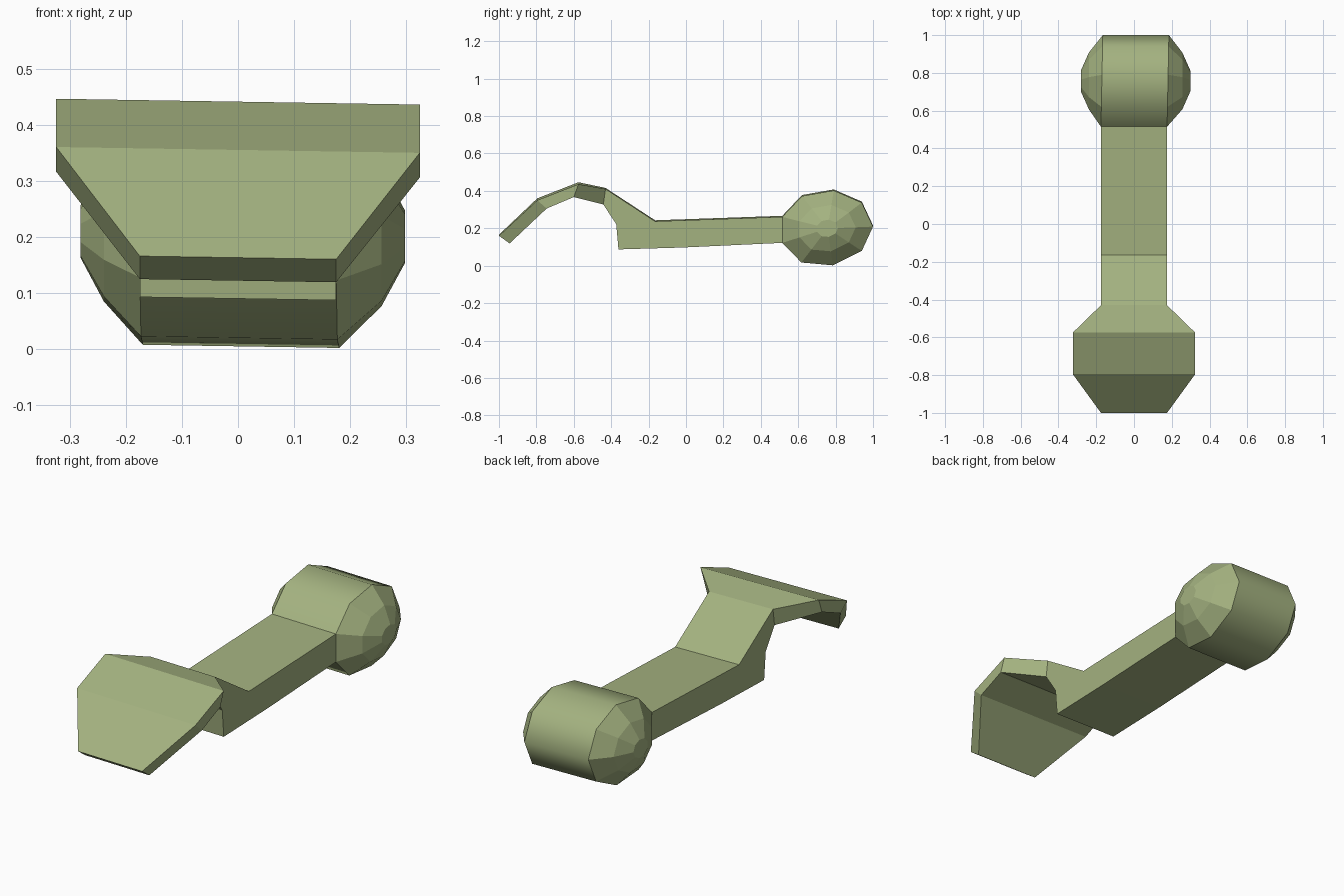
import bpy

if "Cube" in bpy.data.objects:
    bpy.data.objects.remove(bpy.data.objects["Cube"])

olive = bpy.data.materials.new("olive")
olive.diffuse_color = (0.37, 0.445, 0.216, 1)
olive.use_nodes = True
olive.node_tree.nodes["Principled BSDF"].inputs["Base Color"].default_value = olive.diffuse_color
TILT = 0.016  # the model leans slightly to its right side


def make_object(name, verts, faces):
    mesh = bpy.data.meshes.new(name)
    mesh.from_pydata([(x, y, z - TILT * x) for x, y, z in verts], [], faces)
    mesh.materials.append(olive)
    obj = bpy.data.objects.new(name, mesh)
    bpy.context.collection.objects.link(obj)
    return obj


# Arm with flared, bent paddle: outline points are (half width, y, z)
top = [(.175, -1, .163), (.324, -.795, .355), (.324, -.575, .441),
       (.175, -.43, .413), (.175, -.165, .24), (.175, .515, .264)]
bottom = [(.175, -.943, .122), (.324, -.745, .311), (.324, -.6, .372),
          (.175, -.442, .33), (.175, -.373, .225), (.175, -.361, .09),
          (.175, -.02, .1), (.175, .515, .125)]
outline = top + bottom
n, t = len(outline), len(top)
verts = [(s * w, y, z) for s in (-1, 1) for w, y, z in outline]
faces = [(0, t, t + n, n)]
for i in range(t - 1):
    faces.append((i, n + i, n + i + 1, i + 1))
for i in range(t, n - 1):
    faces.append((i, i + 1, n + i + 1, n + i))
for o in (0, n):
    sides = [(o + i, o + i + 1, o + t + i + 1, o + t + i) for i in range(3)]
    sides.append([o + i for i in range(3, t)] + [o + i for i in range(n - 1, t + 2, -1)])
    faces += sides if o == 0 else [tuple(reversed(f)) for f in sides]
make_object("arm_and_paddle", verts, faces)

# Roller with faceted domed ends: nine-sided profile in (y, z)
profile = [(.515, .264), (.62, .375), (.79, .405), (.94, .34), (1.0, .212),
           (.94, .082), (.785, .005), (.617, .02), (.515, .125)]
cy, cz = .757, .205
rings = [(-.287, .23), (-.245, .62), (-.175, 1), (.175, 1), (.25, .62), (.292, .23)]
m = len(profile)
verts = []
for x, s in rings:
    for y, z in profile:
        shift = .02 * max(0, y - .515) if s == 1 else .006
        verts.append((x + shift, cy + (y - cy) * s, cz + (z - cz) * s))
faces = []
smooth = []
for r in range(len(rings) - 1):
    for j in range(m):
        k = (j + 1) % m
        faces.append((r * m + j, r * m + k, (r + 1) * m + k, (r + 1) * m + j))
        smooth.append(r == 2 and j != m - 1)
last = (len(rings) - 1) * m
faces += [tuple(reversed(range(m))), tuple(range(last, last + m))]
smooth += [False, False]
roller = make_object("roller", verts, faces)
for p, s in zip(roller.data.polygons, smooth):
    p.use_smooth = s

# Consistent outward normals
import bmesh
for obj in bpy.context.collection.objects:
    bm = bmesh.new()
    bm.from_mesh(obj.data)
    bmesh.ops.recalc_face_normals(bm, faces=bm.faces)
    bm.to_mesh(obj.data)
    bm.free()
